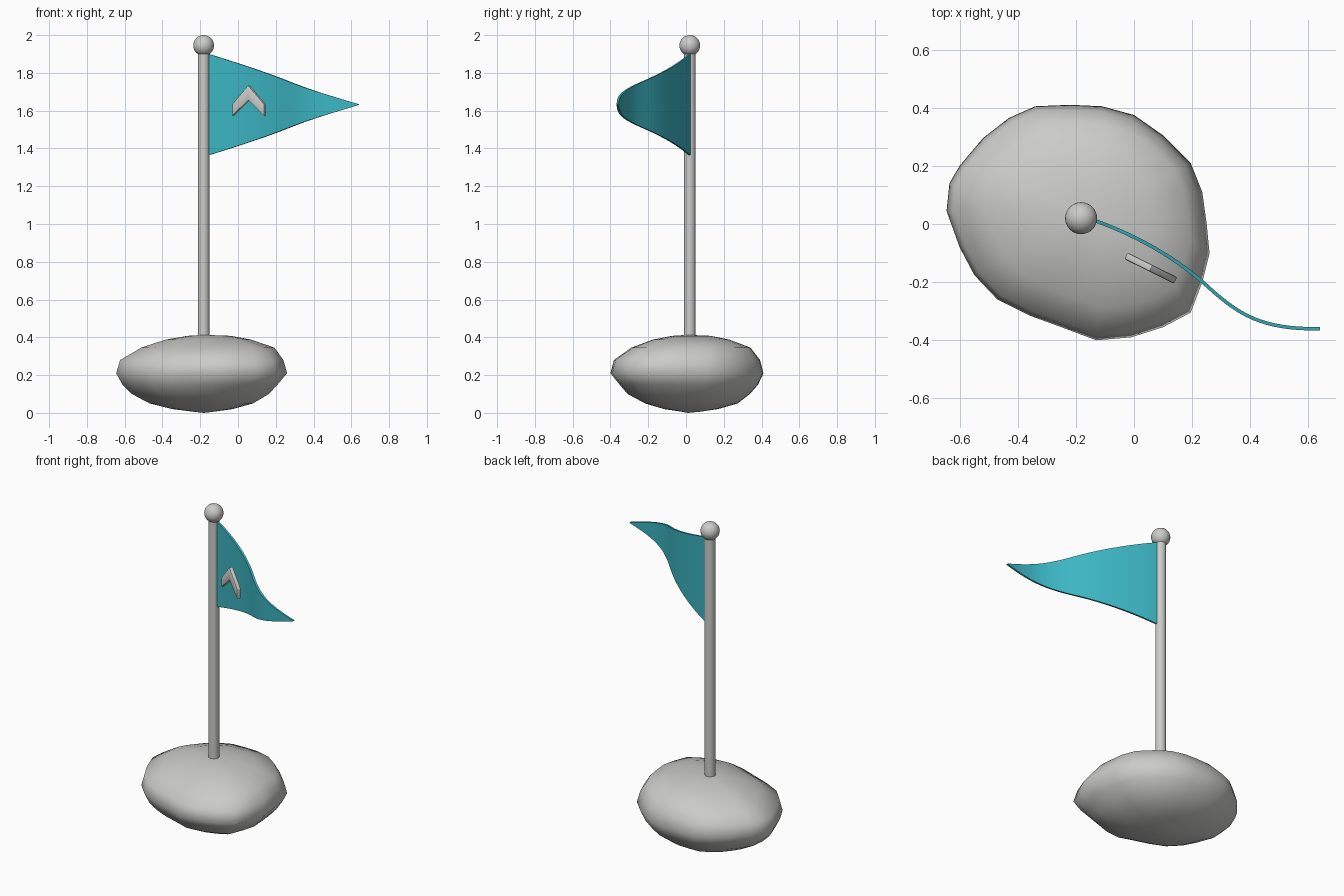
import bpy, bmesh, math
from mathutils import Vector, Matrix, geometry

cube = bpy.data.objects.get("Cube")
if cube:
    bpy.data.objects.remove(cube, do_unlink=True)


def material(name, rgb):
    m = bpy.data.materials.new(name)
    m.use_nodes = True
    m.diffuse_color = (*rgb, 1)
    m.node_tree.nodes["Principled BSDF"].inputs["Base Color"].default_value = (*rgb, 1)
    return m


stone = material("light grey", (0.6, 0.6, 0.59))
cloth = material("teal", (0.045, 0.47, 0.55))


def finish(name, bm, mat, angle=40):
    bmesh.ops.recalc_face_normals(bm, faces=bm.faces)
    mesh = bpy.data.meshes.new(name)
    bm.to_mesh(mesh)
    bm.free()
    mesh.materials.append(mat)
    ob = bpy.data.objects.new(name, mesh)
    bpy.context.collection.objects.link(ob)
    bpy.ops.object.select_all(action="DESELECT")
    ob.select_set(True)
    bpy.context.view_layer.objects.active = ob
    bpy.ops.object.shade_smooth_by_angle(angle=math.radians(angle))
    return ob


POLE = Vector((-0.182, 0.02, 0))

# Boulder: irregular outline lofted through scaled rings, top leaning to one side
outline = [(.26, -.1), (.25, 0), (.235, .11), (.195, .21), (.1, .305), (0, .375),
           (-.11, .405), (-.22, .41), (-.34, .405), (-.43, .365), (-.52, .295),
           (-.6, .2), (-.635, .14), (-.645, .045), (-.6, -.08), (-.55, -.175),
           (-.47, -.26), (-.36, -.315), (-.25, -.355), (-.13, -.4), (-.01, -.39),
           (.1, -.355), (.195, -.305), (.235, -.2)]
rings = [(.12, .006), (.36, .02), (.62, .05), (.82, .1), (.93, .15), (1, .21),
         (.955, .28), (.78, .345), (.5, .388), (.25, .408)]
centre = Vector((-.18, .01))
undercut = Vector((.64, -.77))
bm = bmesh.new()
loops = []
for scale, z in rings:
    lean = Vector((.03, .02)) if z > .3 else Vector((0, .015)) if z < .1 else Vector((0, 0))
    loop = []
    for p in outline:
        d = Vector(p) - centre
        s = scale
        if z < .2:
            s *= 1 - .06 * max(0, d.normalized().dot(undercut))
        q = centre + lean + d * s
        loop.append(bm.verts.new((q.x, q.y, z)))
    loops.append(loop)
n = len(outline)
for a, b in zip(loops, loops[1:]):
    for i in range(n):
        j = (i + 1) % n
        bm.faces.new((a[i], a[j], b[j], b[i]))
for loop, z in ((loops[0], 0), (loops[-1], .413)):
    tip = bm.verts.new((centre.x, centre.y, z))
    for i in range(n):
        bm.faces.new((loop[i], loop[(i + 1) % n], tip))
finish("boulder_base", bm, stone, 60)

# Pole
bm = bmesh.new()
bmesh.ops.create_cone(bm, cap_ends=True, segments=32, radius1=.031, radius2=.031, depth=1.6,
                      matrix=Matrix.Translation(POLE + Vector((0, 0, 1.12))))
finish("pole", bm, stone)

# Ball on top of the pole
bm = bmesh.new()
bmesh.ops.create_uvsphere(bm, u_segments=32, v_segments=16, radius=.055,
                          matrix=Matrix.Translation(POLE + Vector((0, 0, 1.945))))
finish("pole_ball", bm, stone)

# Pennant: waving path, height tapering evenly along its length
first = geometry.interpolate_bezier((-.16, .014), (-.02, -.033), (.13, -.11), (.25, -.22), 16)
second = geometry.interpolate_bezier((.25, -.22), (.37, -.33), (.45, -.367), (.64, -.367), 16)
path = first + second[1:]
lengths = [0]
for p, q in zip(path, path[1:]):
    lengths.append(lengths[-1] + (q - p).length)
bm = bmesh.new()
previous = None
for p, s in zip(path, lengths):
    half = .267 * (1 - s / lengths[-1]) + .002
    pair = []
    for k in (-1, 1):
        pair.append(bm.verts.new((p.x, p.y, 1.632 + k * half)))
    if previous:
        bm.faces.new((previous[0], pair[0], pair[1], previous[1]))
    previous = pair
bmesh.ops.recalc_face_normals(bm, faces=bm.faces)
bmesh.ops.solidify(bm, geom=bm.faces[:], thickness=.012)
finish("pennant", bm, cloth)

# Chevron plate standing in front of the pennant
profile = [(0, .08), (.095, -.02), (.095, -.085), (0, 0), (-.095, -.085), (-.095, -.02)]
bm = bmesh.new()
face = bm.faces.new([bm.verts.new((u, -.0125, v)) for u, v in profile])
new = bmesh.ops.extrude_face_region(bm, geom=[face])["geom"]
bmesh.ops.translate(bm, vec=(0, .025, 0), verts=[g for g in new if isinstance(g, bmesh.types.BMVert)])
bmesh.ops.recalc_face_normals(bm, faces=bm.faces)
bmesh.ops.bevel(bm, geom=bm.edges[:], offset=.006, segments=2, profile=.5, affect="EDGES")
bm.transform(Matrix.Translation((.058, -.152, 1.655)) @ Matrix.Rotation(-.46, 4, "Z"))
finish("chevron", bm, stone)
